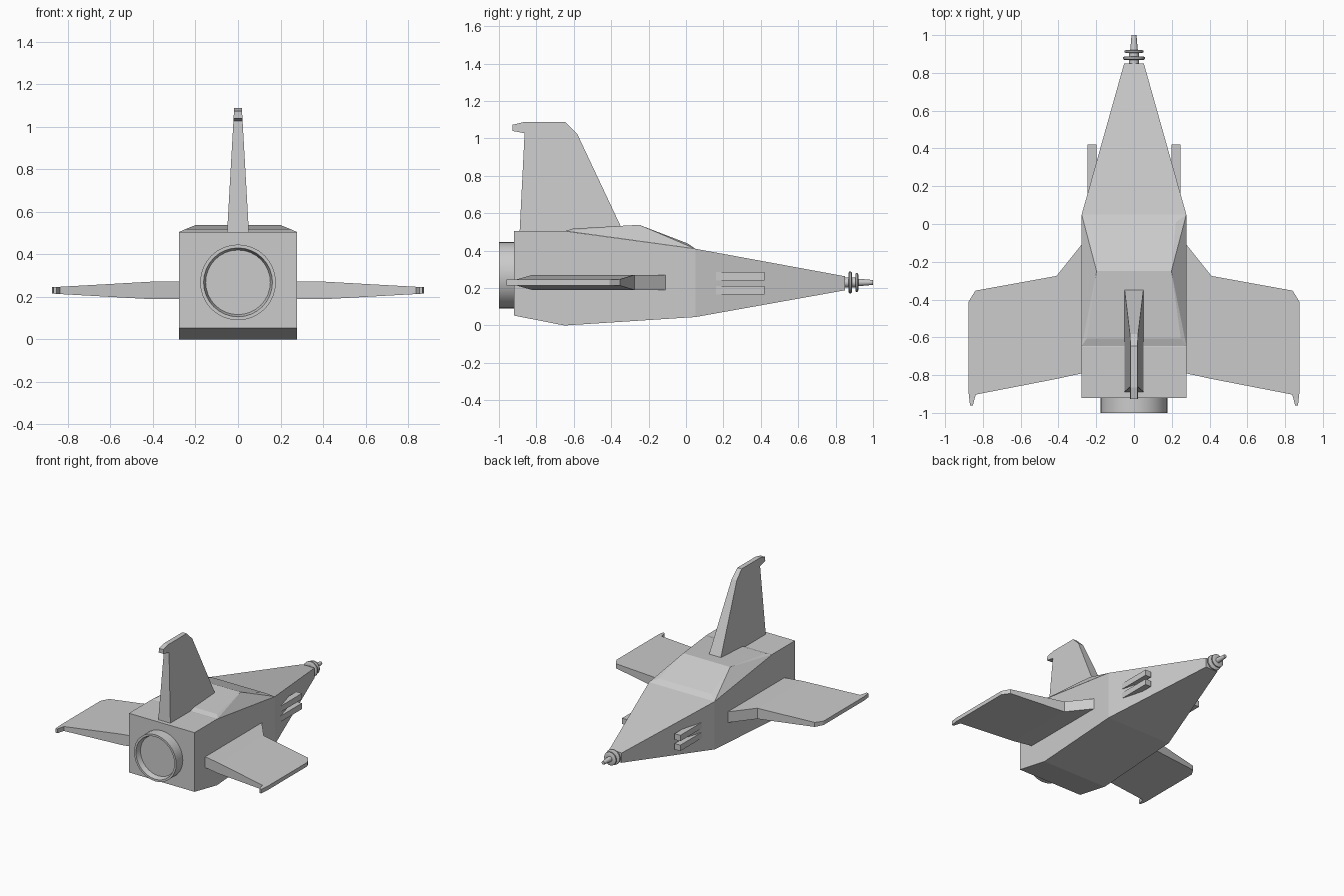
import bpy, bmesh
from math import cos, sin, pi

if "Cube" in bpy.data.objects:
    bpy.data.objects.remove(bpy.data.objects["Cube"])


def make(name, verts, faces, mirror=False):
    me = bpy.data.meshes.new(name)
    me.from_pydata(verts, [], faces)
    bm = bmesh.new()
    bm.from_mesh(me)
    bmesh.ops.recalc_face_normals(bm, faces=bm.faces)
    bm.to_mesh(me)
    bm.free()
    ob = bpy.data.objects.new(name, me)
    bpy.context.collection.objects.link(ob)
    if mirror:
        ob.modifiers.new("mirror", 'MIRROR').use_mirror_merge = False
    return ob


def loft(name, rings, mirror=False, caps=True):
    n = len(rings[0])
    verts = [v for r in rings for v in r]
    faces = [(k * n + i, k * n + (i + 1) % n, (k + 1) * n + (i + 1) % n, (k + 1) * n + i)
             for k in range(len(rings) - 1) for i in range(n)]
    if caps:
        faces += [tuple(range(n)), tuple(range(len(verts) - n, len(verts)))]
    return make(name, verts, faces, mirror)


def rect(y, x, z0, z1):
    return [(-x, y, z0), (x, y, z0), (x, y, z1), (-x, y, z1)]


def lathe(name, profile, z, n=32):
    """Revolve (y, radius) points about the y direction."""
    rings = [[(r * cos(2 * pi * i / n), y, z + r * sin(2 * pi * i / n)) for i in range(n)]
             for y, r in profile]
    ob = loft(name, rings)
    bpy.ops.object.select_all(action='DESELECT')
    ob.select_set(True)
    bpy.context.view_layer.objects.active = ob
    bpy.ops.object.shade_smooth_by_angle(angle=0.6)
    return ob


# Fuselage with tapering nose
loft("fuselage", [rect(-0.92, 0.277, 0.053, 0.505), rect(-0.65, 0.277, 0.0, 0.505),
                  rect(0.05, 0.277, 0.045, 0.41), rect(0.85, 0.052, 0.188, 0.263)])

# Raised canopy on the sloping roof
edge = [(0.277, 0.05, 0.41), (0.222, 0.01, 0.438), (0.198, -0.25, 0.538),
        (0.248, -0.605, 0.518), (0.277, -0.645, 0.505)]
make("canopy", edge + [(-x, y, z) for x, y, z in edge],
     [(i, i + 1, i + 6, i + 5) for i in range(4)] + [(0, 4, 9, 5)]
     + [(s + 0, s + 1, s + 2) for s in (0, 5)] + [(s + 2, s + 3, s + 4) for s in (0, 5)]
     + [(s + 0, s + 2, s + 4) for s in (0, 5)])

# Wings: thick root, then a thinning panel with a small trailing hook
ZW = 0.23


def wing_half(x):
    return 0.041 if x <= 0.41 else 0.041 - 0.026 * (x - 0.41) / 0.465


def wing_part(name, outline):
    loft(name, [[(x, y, ZW + s * wing_half(x)) for x, y in outline] for s in (-1, 1)], True)


wing_part("wing_root", [(0.25, -0.075), (0.41, -0.275), (0.41, -0.82), (0.25, -0.785)])
wing_part("wing_panel", [(0.41, -0.275), (0.84, -0.353), (0.875, -0.41), (0.875, -0.90),
                         (0.868, -0.96), (0.853, -0.96), (0.838, -0.903), (0.41, -0.82)])

# Tail fin, thinning toward the top
fin = [(-0.89, 0.49), (-0.863, 1.028), (-0.927, 1.04), (-0.927, 1.073), (-0.865, 1.088),
       (-0.645, 1.088), (-0.582, 1.025), (-0.33, 0.49)]
loft("tail_fin", [[(s * (0.052 - 0.034 * (z - 0.49) / 0.6), y, z) for y, z in fin] for s in (-1, 1)])

# Side guns
for label, z0, z1 in (("upper", 0.24, 0.285), ("lower", 0.165, 0.21)):
    loft(label + "_gun", [[(0.198, y, z0), (0.246, y, z0), (0.246, y, z1), (0.198, y, z1)]
                          for y in (0.16, 0.42)], True)

# Engine nozzle with recessed centre
lathe("engine_nozzle", [(-0.90, 0.178), (-1.0, 0.178), (-1.0, 0.162), (-0.96, 0.152)], 0.268)

# Nose probe with two rounded rings
lathe("nose_probe", [(0.84, 0.026), (0.868, 0.026), (0.868, 0.05), (0.873, 0.058), (0.883, 0.058),
                     (0.888, 0.05), (0.888, 0.026), (0.905, 0.026), (0.905, 0.043), (0.909, 0.05),
                     (0.917, 0.05), (0.921, 0.043), (0.921, 0.02), (0.99, 0.014), (1.0, 0.012)],
      0.23, 20)
